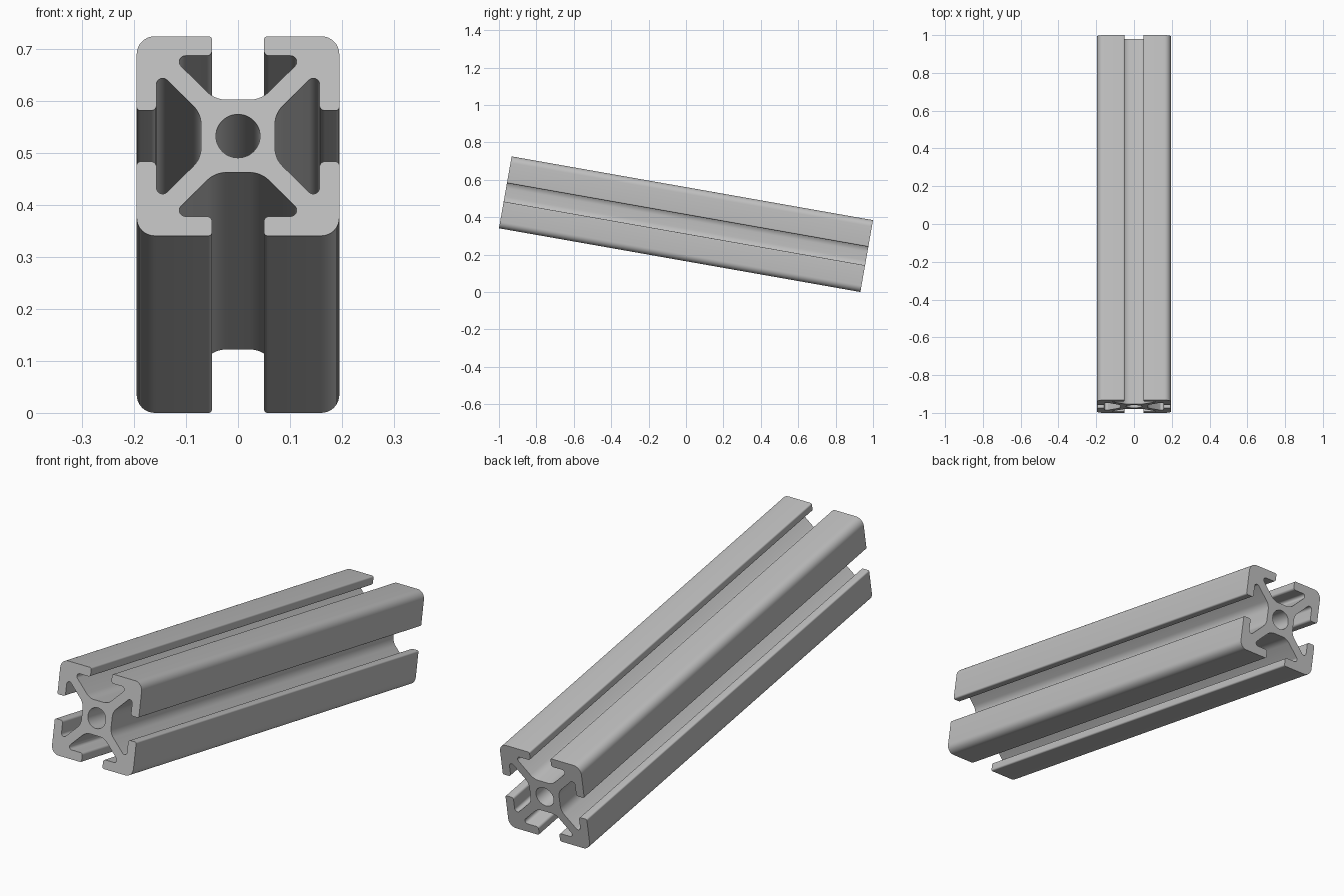
import bpy
import bmesh
from math import cos, sin, tan, pi, radians
from mathutils import Vector, Matrix

cube = bpy.data.objects.get("Cube")
if cube:
    bpy.data.objects.remove(cube, do_unlink=True)

LENGTH = 1.962
HALF = 0.195       # half width of the square section
SLOT = 0.05        # half width of the slot mouth
LIP = 0.157        # inner face of the slot lips
CORE = 0.071       # flat of the central core
WEB = 0.027        # offset of the diagonal web sides
BORE = 0.0425      # radius of the central hole
TILT = radians(-10)

metal = bpy.data.materials.new("aluminium grey")
metal.use_nodes = True
grey = (0.53, 0.53, 0.53, 1)
metal.diffuse_color = grey
metal.node_tree.nodes["Principled BSDF"].inputs["Base Color"].default_value = grey


def fillet(prev, corner, nxt, radius, steps=8):
    """Points of an arc rounding one corner."""
    a, b = (prev - corner).normalized(), (nxt - corner).normalized()
    half = a.angle(b) / 2
    centre = corner + (a + b).normalized() * radius / sin(half)
    start = corner + a * radius / tan(half) - centre
    end = corner + b * radius / tan(half) - centre
    sweep = pi - 2 * half
    return [centre + (start * sin(sweep * (1 - i / steps)) + end * sin(sweep * i / steps)) / sin(sweep)
            for i in range(steps + 1)]


# One eighth of the section: core, pocket, lip inside, lip outside
eighth = [(CORE, CORE - WEB, 0.053), (LIP, LIP - WEB, 0.012),
          (LIP, SLOT, 0.01), (HALF, SLOT, 0.007)]
quarter = eighth + [(HALF, HALF, 0.035)] + [(y, x, r) for x, y, r in reversed(eighth)]

# Repeat the quarter around the axis, then round every corner
corners = []
for k in range(4):
    turn = Matrix.Rotation(k * pi / 2, 2)
    corners += [(turn @ Vector((x, y)), r) for x, y, r in quarter]
outline = []
for i, (point, radius) in enumerate(corners):
    outline += fillet(corners[i - 1][0], point, corners[(i + 1) % len(corners)][0], radius)
bore = [Vector((BORE * cos(a), BORE * sin(a))) for a in (2 * pi * i / 48 for i in range(48))]

# Fill the section around the bore and extrude it along y
bm = bmesh.new()
edges = []
for loop in (outline, bore):
    verts = [bm.verts.new((p.x, -LENGTH / 2, p.y)) for p in loop]
    edges += [bm.edges.new((verts[i - 1], v)) for i, v in enumerate(verts)]
bmesh.ops.triangle_fill(bm, use_beauty=True, use_dissolve=False, edges=edges)
extruded = bmesh.ops.extrude_face_region(bm, geom=bm.faces[:], use_keep_orig=True)
bmesh.ops.translate(bm, vec=(0, LENGTH, 0),
                    verts=[g for g in extruded["geom"] if isinstance(g, bmesh.types.BMVert)])
bmesh.ops.recalc_face_normals(bm, faces=bm.faces[:])

mesh = bpy.data.meshes.new("slotted_rail")
bm.to_mesh(mesh)
bm.free()
mesh.materials.append(metal)
rail = bpy.data.objects.new("slotted_rail", mesh)
bpy.context.collection.objects.link(rail)

# Tilt the rail nose up and rest its rear lower edge on the ground
rail.rotation_euler.x = TILT
rail.location.z = (LENGTH * sin(-TILT) + 2 * HALF * cos(TILT)) / 2

bpy.ops.object.select_all(action="DESELECT")
rail.select_set(True)
bpy.context.view_layer.objects.active = rail
bpy.ops.object.shade_smooth_by_angle(angle=radians(30))
